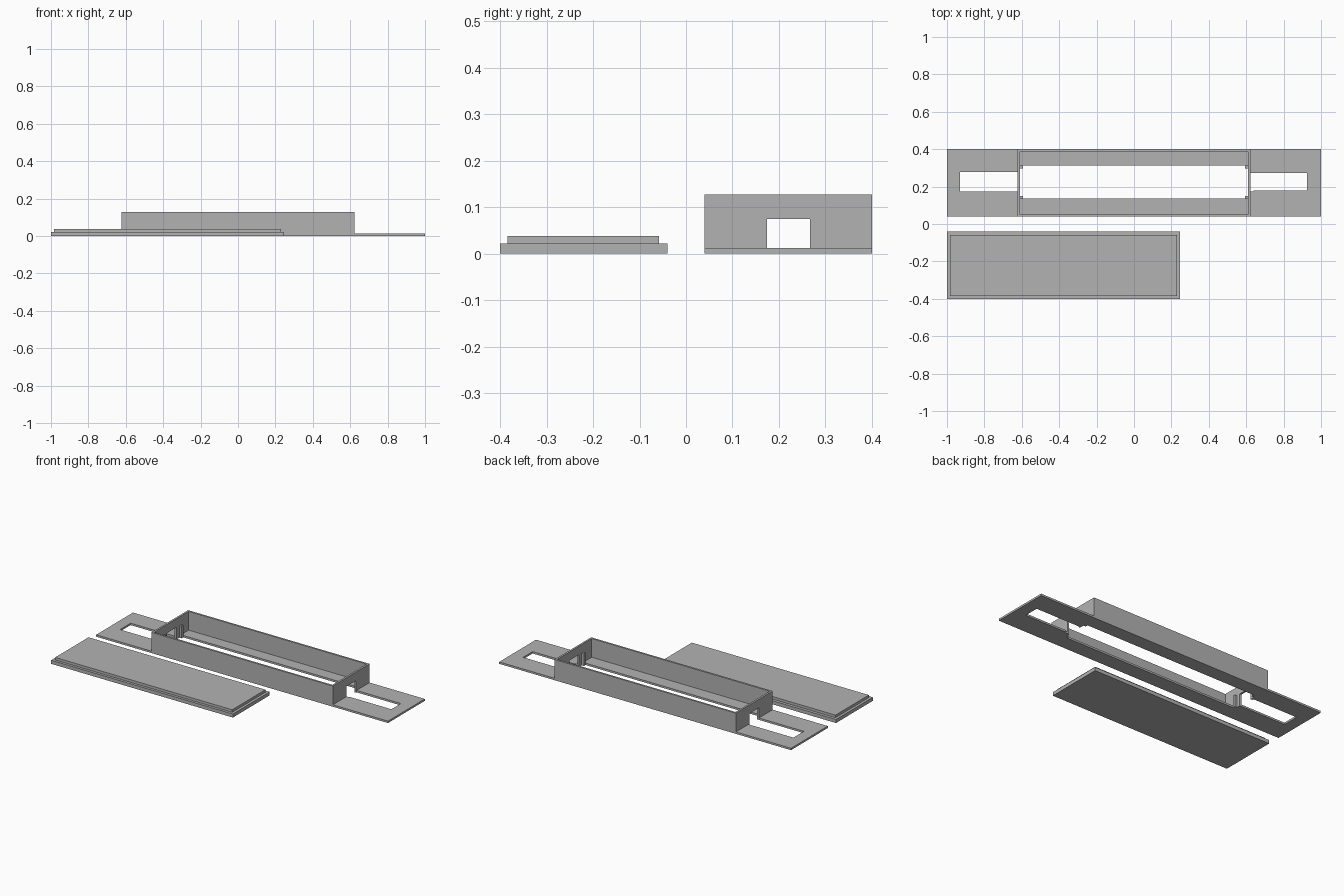
import bpy

old = bpy.data.objects.get("Cube")
if old:
    bpy.data.objects.remove(old, do_unlink=True)

grey = bpy.data.materials.new("plain grey")
grey.use_nodes = True
colour = (0.45, 0.45, 0.45, 1)
grey.diffuse_color = colour
grey.node_tree.nodes["Principled BSDF"].inputs["Base Color"].default_value = colour


def box(name, x, y, z):
    """Box spanning the given (min, max) ranges."""
    spans = (x, y, z)
    bpy.ops.mesh.primitive_cube_add(size=1, location=[sum(s) / 2 for s in spans])
    ob = bpy.context.object
    ob.name = name
    ob.scale = [s[1] - s[0] for s in spans]
    bpy.ops.object.transform_apply(location=True, rotation=False, scale=True)
    ob.data.materials.append(grey)
    return ob


def combine(target, tool, operation):
    """Apply a boolean and discard the helper."""
    mod = target.modifiers.new("boolean", 'BOOLEAN')
    mod.operation = operation
    mod.solver = 'EXACT'
    mod.object = tool
    bpy.context.view_layer.objects.active = target
    bpy.ops.object.modifier_apply(modifier=mod.name)
    bpy.data.objects.remove(tool, do_unlink=True)


back, front = 0.40, 0.04
plate_top, wall_top = 0.012, 0.128
wall_x, wall = 0.622, 0.012
through = (-0.1, 0.3)

# Mounting plate with the raised rectangular wall
housing = box("housing", (-1, 1), (front, back), (0, plate_top))
combine(housing, box("wall_block", (-wall_x, wall_x), (front, back), (0, wall_top)), 'UNION')

# Cavity, floor opening, end doorways and the two flange slots
inner = wall_x - wall
cutters = [
    ((-inner, inner), (front + wall, back - wall), (plate_top, 0.3)),
    ((-inner, inner), (0.135, 0.313), through),
    ((-0.64, 0.64), (0.174, 0.267), (-0.1, 0.075)),
    ((-0.93, -wall_x), (0.174, 0.277), (-0.1, 0.075)),
    ((wall_x, 0.925), (0.18, 0.273), (-0.1, 0.075)),
]
for spans in cutters:
    combine(housing, box("cutter", *spans), 'DIFFERENCE')

# Small posts in the corners of the floor opening
for side, label in ((-1, "right"), (1, "left")):
    xs = sorted((side * inner, side * (inner - 0.016)))
    for y, place in ((0.135, "front"), (0.297, "back")):
        box(f"{place}_{label}_post", xs, (y, y + 0.016), (0, 0.075))

# Lid lying beside the housing, with its locating step upwards
lid = box("lid", (-1, 0.245), (-back, -front), (0, 0.022))
combine(lid, box("lid_step", (-0.984, 0.229), (-0.384, -0.058), (0, 0.038)), 'UNION')
